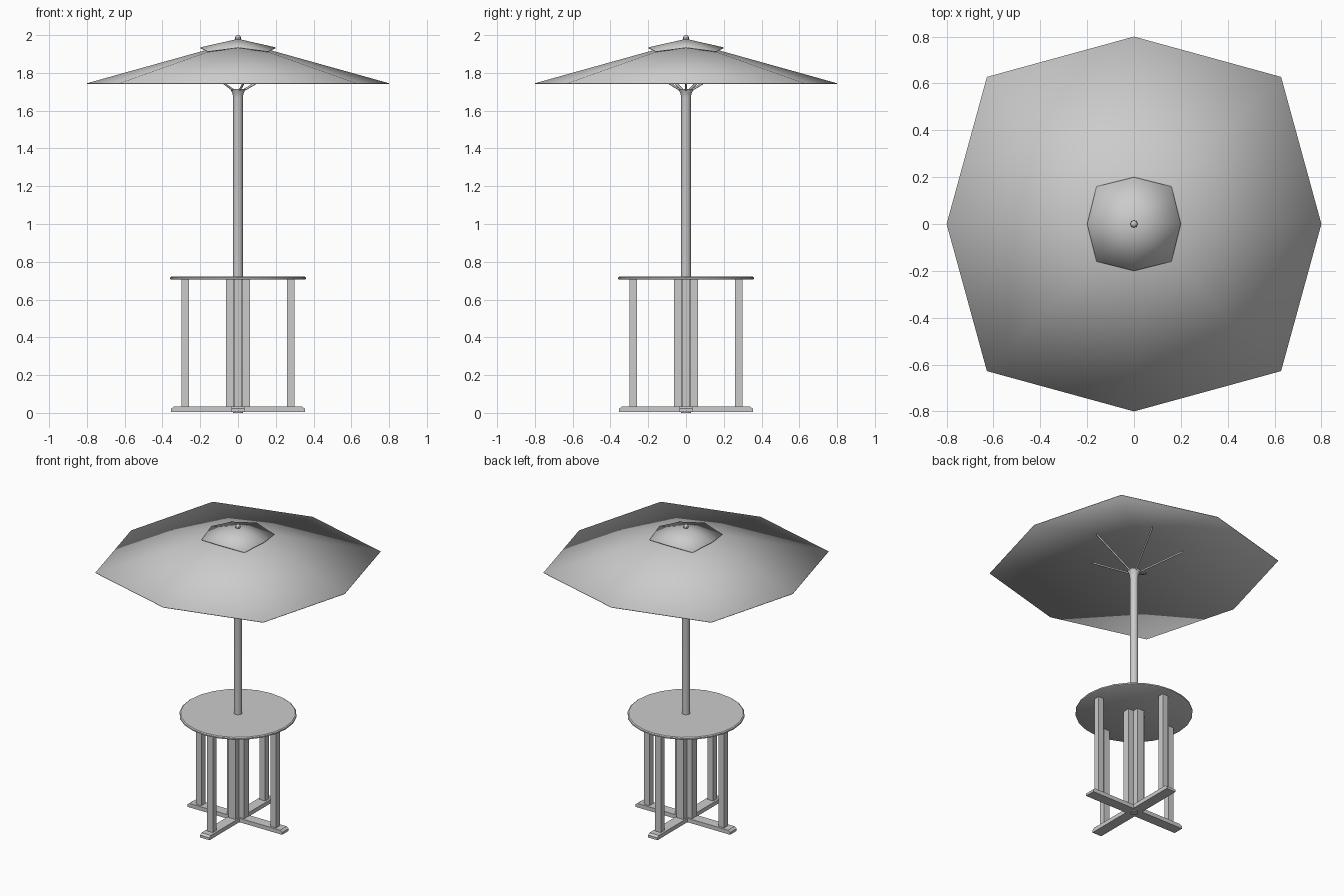
import bpy, bmesh
from math import cos, sin, pi, radians
from mathutils import Vector

if "Cube" in bpy.data.objects:
    bpy.data.objects.remove(bpy.data.objects["Cube"])


def finish(name, bm, smooth=None):
    bmesh.ops.recalc_face_normals(bm, faces=bm.faces)
    me = bpy.data.meshes.new(name)
    bm.to_mesh(me)
    bm.free()
    ob = bpy.data.objects.new(name, me)
    bpy.context.collection.objects.link(ob)
    if smooth is not None:
        bpy.ops.object.select_all(action='DESELECT')
        ob.select_set(True)
        bpy.context.view_layer.objects.active = ob
        bpy.ops.object.shade_smooth_by_angle(angle=radians(smooth))
    return ob


def lathe(name, profile, sides, smooth=40):
    # stack of rings (radius, z), capped at both ends
    bm = bmesh.new()
    rings = [[bm.verts.new((r * cos(2 * pi * i / sides), r * sin(2 * pi * i / sides), z))
              for i in range(sides)] for r, z in profile]
    for a, b in zip(rings, rings[1:]):
        for i in range(sides):
            j = (i + 1) % sides
            bm.faces.new((a[i], a[j], b[j], b[i]))
    bm.faces.new(rings[0])
    bm.faces.new(rings[-1])
    return finish(name, bm, smooth)


def prism(name, outline, width, angle):
    # side outline (radial, z) extruded across its width, turned about z
    bm = bmesh.new()
    f = bm.faces.new([bm.verts.new((r, -width / 2, z)) for r, z in outline])
    ext = bmesh.ops.extrude_face_region(bm, geom=[f])
    bmesh.ops.translate(bm, vec=(0, width, 0),
                        verts=[v for v in ext['geom'] if isinstance(v, bmesh.types.BMVert)])
    ob = finish(name, bm)
    ob.rotation_euler.z = angle
    return ob


def post(name, r0, r1, width, angle):
    return prism(name, [(r0, 0.03), (r1, 0.03), (r1, 0.707), (r0, 0.707)], width, angle)


def canopy(name, axis_r, diag, axis_z, diag_z, apex_z):
    # eight-sided sheet: corners on the axes and on the diagonals
    bm = bmesh.new()
    top = bm.verts.new((0, 0, apex_z))
    rim = []
    for i in range(8):
        a = i * pi / 4
        r, z = (axis_r, axis_z) if i % 2 == 0 else (diag * 2 ** 0.5, diag_z)
        rim.append(bm.verts.new((r * cos(a), r * sin(a), z)))
    for i in range(8):
        bm.faces.new((rim[i], rim[(i + 1) % 8], top))
    ob = finish(name, bm, 40)
    mod = ob.modifiers.new("thickness", 'SOLIDIFY')
    mod.thickness = 0.004
    return ob


# crossed feet, outer legs and inner posts
for k in range(4):
    a = k * pi / 2
    post(f"outer_leg_{k}", 0.26, 0.30, 0.042, a)
    post(f"inner_post_{k}", 0.018, 0.064, 0.05, a)
for k in range(2):
    prism(f"foot_bar_{k}", [(-0.355, 0.006), (0.355, 0.006), (0.355, 0.022), (0.34, 0.033),
                            (-0.34, 0.033), (-0.355, 0.022)], 0.07, k * pi / 2)

# round table top with softened rim
lathe("table_top", [(0.353, 0.705), (0.36, 0.709), (0.36, 0.717), (0.353, 0.722)], 24, 30)

# pole with flared head
lathe("pole", [(0.026, 0.0), (0.026, 1.67), (0.029, 1.69), (0.041, 1.715)], 16)

# main canopy, vent cap and finial
canopy("canopy", 0.80, 0.628, 1.745, 1.745, 1.968)
canopy("vent_cap", 0.20, 0.16, 1.935, 1.914, 1.98)
lathe("finial", [(0.008, 1.965), (0.015, 1.978), (0.016, 1.986), (0.012, 1.996), (0.005, 2.0)], 8)

# five struts from pole head to canopy
for k in range(5):
    a = 2 * pi * k / 5
    d = Vector((cos(a), sin(a), 0))
    p, q = d * 0.015 + Vector((0, 0, 1.70)), d * 0.30 + Vector((0, 0, 1.865))
    bm = bmesh.new()
    bmesh.ops.create_cone(bm, cap_ends=True, segments=8, radius1=0.006, radius2=0.006,
                          depth=(q - p).length)
    ob = finish(f"strut_{k}", bm, 50)
    ob.location = (p + q) / 2
    ob.rotation_euler = (q - p).to_track_quat('Z', 'Y').to_euler()
